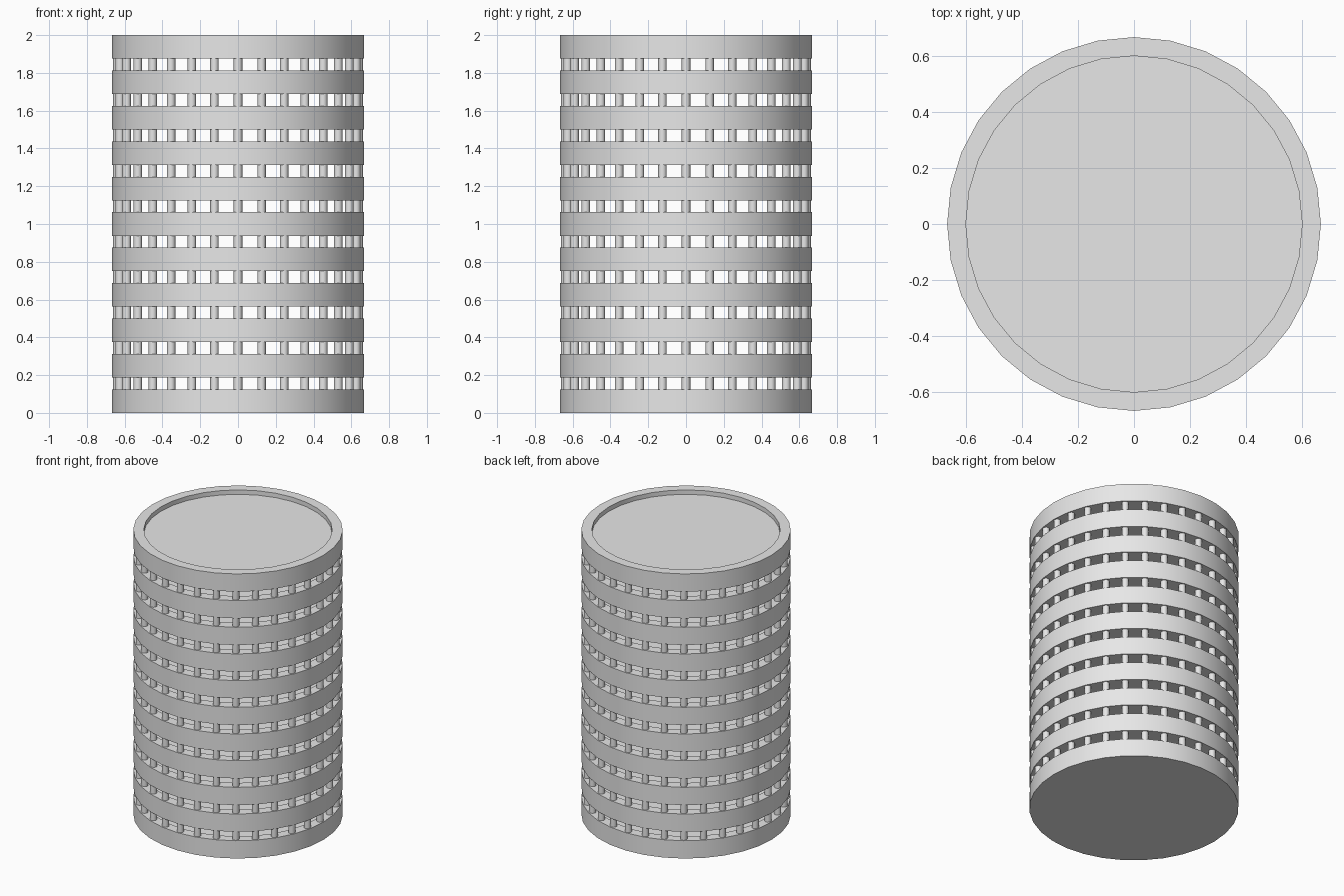
import bpy
import math

if "Cube" in bpy.data.objects:
    bpy.data.objects.remove(bpy.data.objects["Cube"], do_unlink=True)

FLOORS = 11
SIDES = 32
OUTER, INNER = 0.667, 0.6
BAND = 0.125           # height of one floor tray
RECESS = 0.031         # depth of the tray inside its rim
PITCH = (2 - BAND) / (FLOORS - 1)
COLUMN_RING = 0.638
COLUMN_RADIUS = 0.0225

# Single light grey material
grey = bpy.data.materials.new("light_grey")
grey.use_nodes = True
colour = (0.8, 0.8, 0.8, 1)
grey.diffuse_color = colour
grey.node_tree.nodes["Principled BSDF"].inputs["Base Color"].default_value = colour


def ring(radius, z):
    return [(radius * math.sin(math.tau * i / SIDES),
             radius * math.cos(math.tau * i / SIDES), z) for i in range(SIDES)]


def tray_mesh():
    """Round slab with a raised rim: loops run from the base to the sunken floor."""
    profile = [(OUTER, 0), (OUTER, BAND), (INNER, BAND), (INNER, BAND - RECESS)]
    verts = [v for r, z in profile for v in ring(r, z)]
    faces = [tuple(range(SIDES))]
    for k in range(len(profile) - 1):
        a, b = k * SIDES, (k + 1) * SIDES
        for i in range(SIDES):
            j = (i + 1) % SIDES
            faces.append((a + j, a + i, b + i, b + j))
    top = (len(profile) - 1) * SIDES
    faces.append(tuple(reversed(range(top, top + SIDES))))
    mesh = bpy.data.meshes.new("floor_tray")
    mesh.from_pydata(verts, [], faces)
    mesh.materials.append(grey)
    return mesh


def smooth(obj):
    bpy.ops.object.select_all(action="DESELECT")
    obj.select_set(True)
    bpy.context.view_layer.objects.active = obj
    bpy.ops.object.shade_smooth_by_angle(angle=math.radians(40))


# Stacked floors share one tray mesh
tray = tray_mesh()
for n in range(FLOORS):
    floor = bpy.data.objects.new(f"floor_{n + 1}", tray)
    floor.location.z = n * PITCH
    bpy.context.collection.objects.link(floor)
    if n == 0:
        smooth(floor)

# Columns standing on each rim share one cylinder mesh
bpy.ops.mesh.primitive_cylinder_add(vertices=12, radius=COLUMN_RADIUS, depth=PITCH - BAND)
first = bpy.context.object
first.data.materials.append(grey)
smooth(first)
column = first.data
bpy.data.objects.remove(first, do_unlink=True)
for n in range(FLOORS - 1):
    z = n * PITCH + (BAND + PITCH) / 2
    for i, (x, y, z) in enumerate(ring(COLUMN_RING, z)):
        post = bpy.data.objects.new(f"column_{n + 1}_{i + 1}", column)
        post.location = (x, y, z)
        bpy.context.collection.objects.link(post)
